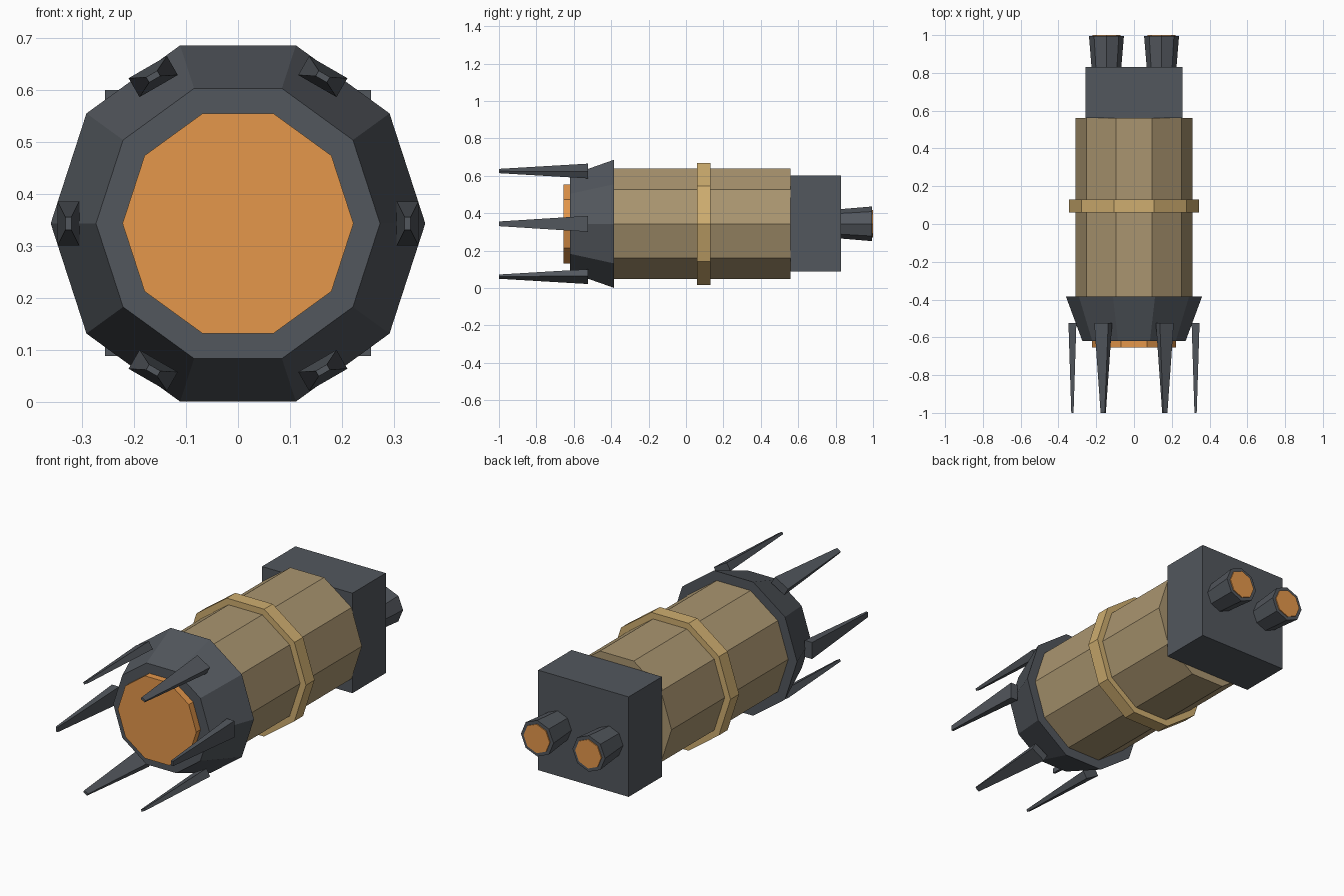
import bpy, bmesh
from math import cos, sin, pi, radians
from mathutils import Matrix

if "Cube" in bpy.data.objects:
    bpy.data.objects.remove(bpy.data.objects["Cube"])

CZ = 0.343  # height of the long axis


def material(name, rgb):
    m = bpy.data.materials.new(name)
    m.diffuse_color = (*rgb, 1)
    m.use_nodes = True
    m.node_tree.nodes["Principled BSDF"].inputs["Base Color"].default_value = m.diffuse_color
    return m


dark = material("dark_metal", (0.085, 0.095, 0.11))
tan = material("tan_hull", (0.40, 0.30, 0.16))
gold = material("gold_band", (0.62, 0.42, 0.16))
glow = material("orange_glow", (0.78, 0.31, 0.07))


def finish(name, bm, mat):
    bmesh.ops.recalc_face_normals(bm, faces=bm.faces[:])
    me = bpy.data.meshes.new(name)
    bm.to_mesh(me)
    bm.free()
    me.materials.append(mat)
    ob = bpy.data.objects.new(name, me)
    bpy.context.collection.objects.link(ob)
    return ob


def loft(name, loops, mat):
    """Skin equal-length point loops and cap both ends."""
    bm = bmesh.new()
    rings = [[bm.verts.new(p) for p in loop] for loop in loops]
    n = len(rings[0])
    for a, b in zip(rings, rings[1:]):
        for i in range(n):
            j = (i + 1) % n
            bm.faces.new((a[i], a[j], b[j], b[i]))
    bm.faces.new(rings[0])
    bm.faces.new(rings[-1])
    return finish(name, bm, mat)


def tube(name, profile, sides, mat, x=0.0):
    """Prism along y from (y, radius) pairs, with a corner pointing to +x."""
    loops = [[(x + r * cos(2 * pi * i / sides), y, CZ + r * sin(2 * pi * i / sides))
              for i in range(sides)] for y, r in profile]
    return loft(name, loops, mat)


# Ten-sided hull, band, flared collar and front lens
tube("hull", [(-0.40, 0.31), (0.56, 0.31)], 10, tan)
tube("hull_band", [(0.06, 0.343), (0.13, 0.343)], 10, gold)
tube("front_collar", [(-0.62, 0.273), (-0.385, 0.36)], 10, dark)
tube("front_lens", [(-0.655, 0.222), (-0.60, 0.222)], 10, glow)

# Square engine block
bm = bmesh.new()
bmesh.ops.create_cube(bm, size=1, matrix=Matrix.Translation((0, 0.695, CZ + 0.001))
                      @ Matrix.Diagonal((0.512, 0.27, 0.512, 1)))
finish("engine_block", bm, dark)

# Twin flared nozzles with glowing ends
for side, x in (("left", -0.146), ("right", 0.146)):
    tube(side + "_nozzle", [(0.82, 0.078), (0.995, 0.0925)], 8, dark, x)
    tube(side + "_nozzle_glow", [(0.98, 0.074), (1.0, 0.074)], 8, glow, x)

# Six tapered prongs around the collar
for k in range(6):
    turn = Matrix.Translation((0, 0, CZ)) @ Matrix.Rotation(radians(-60 * k), 4, 'Y')
    loops = []
    for y, w, h in ((-0.525, 0.021, 0.0425), (-1.0, 0.006, 0.0125)):
        loops.append([turn @ Matrix.Translation((0.326 + sx * w, y, sz * h)).to_translation()
                      for sx, sz in ((-1, -1), (1, -1), (1, 1), (-1, 1))])
    loft(f"prong_{k + 1}", loops, dark)
